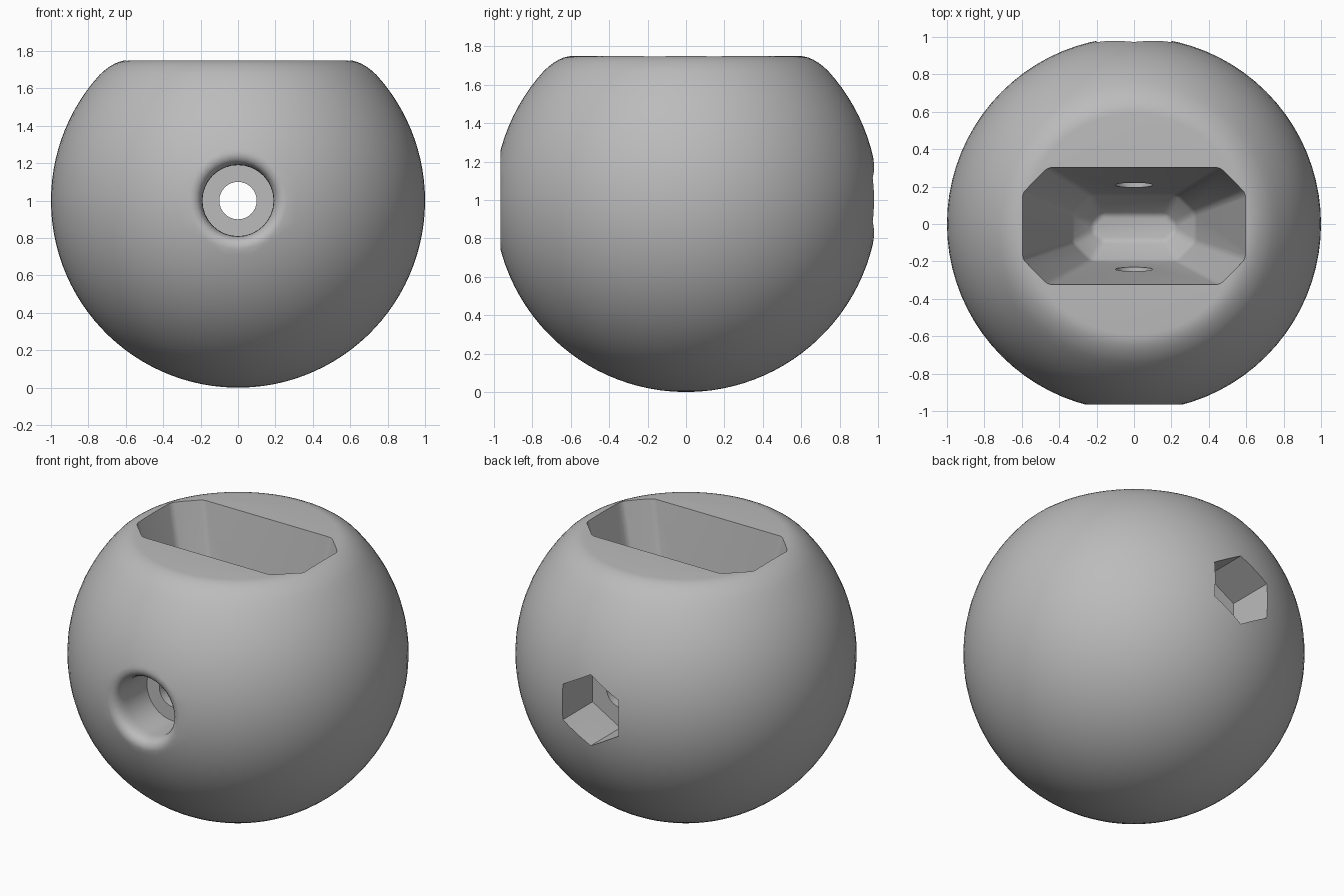
import bpy, bmesh, math
from mathutils import Matrix, Vector

if "Cube" in bpy.data.objects:
    bpy.data.objects.remove(bpy.data.objects["Cube"])

grey = bpy.data.materials.new("plain grey")
grey.use_nodes = True
colour = (0.5, 0.5, 0.5, 1)
grey.diffuse_color = colour
grey.node_tree.nodes["Principled BSDF"].inputs["Base Color"].default_value = colour


def make_object(name, bm):
    bmesh.ops.recalc_face_normals(bm, faces=bm.faces)
    mesh = bpy.data.meshes.new(name)
    bm.to_mesh(mesh)
    bm.free()
    mesh.materials.append(grey)
    obj = bpy.data.objects.new(name, mesh)
    bpy.context.collection.objects.link(obj)
    return obj


def loft(name, rings, bevel=0):
    """Skin closed rings of points and cap both ends."""
    bm = bmesh.new()
    loops = [[bm.verts.new(p) for p in ring] for ring in rings]
    n = len(loops[0])
    for a, b in zip(loops, loops[1:]):
        for i in range(n):
            j = (i + 1) % n
            bm.faces.new((a[i], a[j], b[j], b[i]))
    bm.faces.new(loops[0])
    bm.faces.new(loops[-1])
    bmesh.ops.recalc_face_normals(bm, faces=bm.faces)
    if bevel:
        bmesh.ops.bevel(bm, geom=bm.edges[:], offset=bevel, segments=3,
                        profile=0.5, affect='EDGES')
    return make_object(name, bm)


def turned(name, profile, sides, axis='Z', start=0):
    """Rings of radius and position along an axis, centred on the ball."""
    turn = Matrix.Rotation(math.pi / 2, 4, 'X') if axis == 'Y' else Matrix()
    place = Matrix.Translation((0, 0, 1)) @ turn
    angles = [start + math.tau * i / sides for i in range(sides)]
    return loft(name, [[place @ Vector((r * math.cos(a), r * math.sin(a), h))
                        for a in angles] for r, h in profile])


def blend(a, corner, b, steps=6):
    """Rounded corner between two profile points."""
    a, corner, b = Vector(a), Vector(corner), Vector(b)
    ts = [i / steps for i in range(steps + 1)]
    return [(1 - t) ** 2 * a + 2 * t * (1 - t) * corner + t * t * b for t in ts]


# Ball with a flat, softly rounded top
start_angle = math.acos(0.74)
arc = [start_angle + (-math.pi / 2 + 0.02 - start_angle) * i / 40 for i in range(41)]
profile = blend((0.59, 0.75), (0.66, 0.75), (math.cos(start_angle), math.sin(start_angle)))
profile += [(math.cos(a), math.sin(a)) for a in arc[1:]]
ball = turned("ball_body", profile, 80)

# Tapered octagonal pocket cut down from the top
def octagon(z, half_x, front, back, cut):
    return [(half_x - cut, front, z), (half_x, front + cut, z),
            (half_x, back - cut, z), (half_x - cut, back, z),
            (cut - half_x, back, z), (-half_x, back - cut, z),
            (-half_x, front + cut, z), (cut - half_x, front, z)]

pocket = loft("pocket_cutter", [octagon(1.85, 0.62, -0.335, 0.315, 0.14),
                                octagon(0.62, 0.33, -0.20, 0.16, 0.10),
                                octagon(0.48, 0.22, -0.09, 0.05, 0.05)], 0.02)

# Front bolt recess with a flared rim, facing -y
rim = blend((0.265, 0.965), (0.19, 0.975), (0.19, 0.87))
recess = turned("recess_cutter", [(0.29, 1.1), (0.268, 1.0)] + rim + [(0.19, 0.66)], 32, 'Y')

# Hexagonal nut recess at the back and the bolt hole joining both
nut = turned("nut_cutter", [(0.23, -1.1), (0.23, -0.67)], 6, 'Y', math.pi / 6)
bolt = turned("bolt_hole_cutter", [(0.1, 0.8), (0.1, -0.8)], 32, 'Y')

bpy.context.view_layer.objects.active = ball
for cutter in (pocket, recess, nut, bolt):
    cutter.hide_render = True
    mod = ball.modifiers.new(cutter.name, 'BOOLEAN')
    mod.operation = 'DIFFERENCE'
    mod.solver = 'EXACT'
    mod.object = cutter
    bpy.ops.object.modifier_apply(modifier=mod.name)
    bpy.data.objects.remove(cutter)

# Smooth shading with crisp cut edges
bpy.ops.object.select_all(action='DESELECT')
ball.select_set(True)
bpy.ops.object.shade_smooth_by_angle(angle=math.radians(32))
